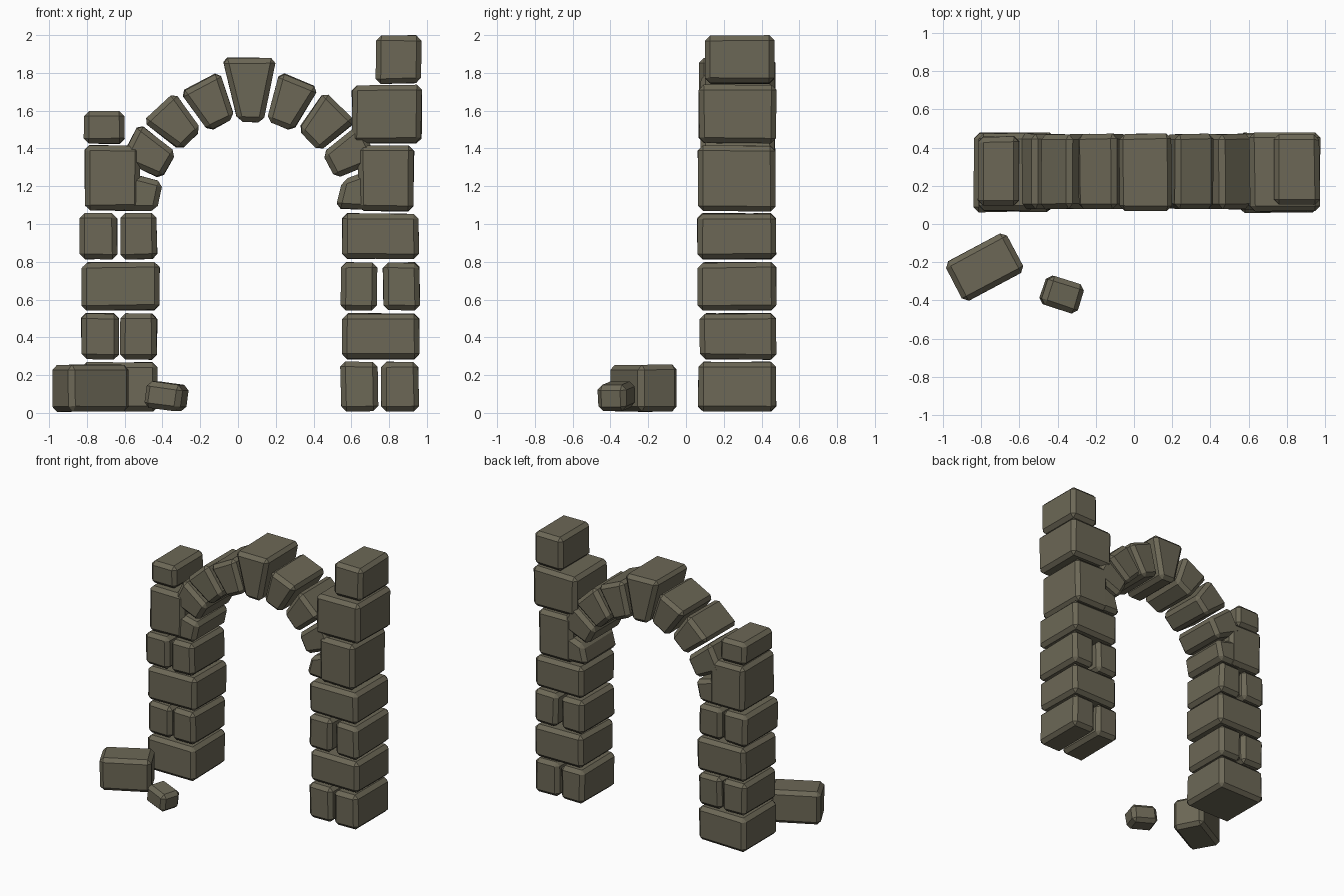
import bpy, bmesh, math, random
from mathutils import Matrix, Vector

if "Cube" in bpy.data.objects:
    bpy.data.objects.remove(bpy.data.objects["Cube"])

random.seed(4)
stone = bpy.data.materials.new("olive_stone")
stone.diffuse_color = (0.15, 0.137, 0.093, 1)
stone.use_nodes = True
stone.node_tree.nodes["Principled BSDF"].inputs["Base Color"].default_value = stone.diffuse_color


def stone_block(name, profile, y0=0.07, y1=0.475, bevel=0.027, jitter=0.008, matrix=None):
    """Extrude an x-z profile along y, roughen its corners and chamfer the edges."""
    bm = bmesh.new()
    front = [bm.verts.new((x, y0, z)) for x, z in profile]
    back = [bm.verts.new((x, y1, z)) for x, z in profile]
    n = len(profile)
    bm.faces.new(front)
    bm.faces.new(back[::-1])
    for i in range(n):
        j = (i + 1) % n
        bm.faces.new((front[i], back[i], back[j], front[j]))
    centre = sum((v.co for v in bm.verts), Vector()) / len(bm.verts)
    for v in bm.verts:  # worn corners are pulled slightly inward
        for k in range(3):
            v.co[k] -= math.copysign(random.uniform(0, jitter), v.co[k] - centre[k])
    bmesh.ops.bevel(bm, geom=bm.edges[:], offset=bevel, segments=1, affect='EDGES')
    bmesh.ops.recalc_face_normals(bm, faces=bm.faces[:])
    if matrix:
        bm.transform(matrix)
    me = bpy.data.meshes.new(name)
    bm.to_mesh(me)
    bm.free()
    me.materials.append(stone)
    ob = bpy.data.objects.new(name, me)
    bpy.context.collection.objects.link(ob)
    return ob


def rect(x0, x1, z0, z1):
    return [(x0, z0), (x1, z0), (x1, z1), (x0, z1)]


# Pillars: courses of one or two blocks (x0, x1), with z range and front y
courses = {
    "left_pillar": [
        (0.005, 0.272, 0.065, [(-0.83, -0.42)]),
        (0.28, 0.53, 0.075, [(-0.835, -0.625), (-0.625, -0.425)]),
        (0.54, 0.80, 0.065, [(-0.83, -0.41)]),
        (0.81, 1.06, 0.06, [(-0.84, -0.635), (-0.625, -0.425)]),
        (1.07, 1.42, 0.065, [(-0.815, -0.515)]),
    ],
    "right_pillar": [
        (0.005, 0.272, 0.06, [(0.54, 0.745), (0.755, 0.96)]),
        (0.28, 0.53, 0.07, [(0.55, 0.965)]),
        (0.54, 0.80, 0.06, [(0.54, 0.74), (0.765, 0.965)]),
        (0.81, 1.06, 0.055, [(0.545, 0.96)]),
        (1.065, 1.42, 0.06, [(0.635, 0.935)]),
        (1.425, 1.74, 0.065, [(0.60, 0.975)]),
    ],
}
for pillar, rows in courses.items():
    for r, (z0, z1, y0, spans) in enumerate(rows, 1):
        for c, (x0, x1) in enumerate(spans, 1):
            stone_block(f"{pillar}_course_{r}_{c}", rect(x0, x1, z0, z1), y0, 0.48)

# Loose top stones
stone_block("left_top_stone", rect(-0.82, -0.595, 1.42, 1.602), 0.09, 0.46)
stone_block("right_top_stone", rect(0.725, 0.975, 1.74, 2.003), 0.10, 0.475)

# Arch stones, from the left springer over the keystone to the right springer
arch = [
    [(-0.63, 1.29), (-0.395, 1.23), (-0.425, 1.065), (-0.68, 1.065)],
    [(-0.63, 1.335), (-0.53, 1.535), (-0.32, 1.38), (-0.405, 1.235)],
    [(-0.51, 1.545), (-0.33, 1.705), (-0.19, 1.495), (-0.30, 1.385)],
    [(-0.31, 1.70), (-0.09, 1.81), (-0.015, 1.56), (-0.16, 1.485)],
    [(-0.085, 1.885), (0.205, 1.885), (0.135, 1.535), (-0.005, 1.535)],
    [(0.215, 1.81), (0.43, 1.725), (0.295, 1.485), (0.15, 1.54)],
    [(0.46, 1.705), (0.625, 1.545), (0.425, 1.38), (0.315, 1.495)],
    [(0.645, 1.535), (0.75, 1.33), (0.515, 1.235), (0.44, 1.375)],
    [(0.55, 1.235), (0.73, 1.30), (0.77, 1.065), (0.515, 1.08)],
]
for i, profile in enumerate(arch, 1):
    stone_block("keystone" if i == 5 else f"arch_stone_{i}", profile,
                0.075 - 0.01 * (i == 5), 0.475)

# Fallen stones in front of the left pillar
def fallen(name, centre, size, turn, tilt):
    sx, sy, sz = (s / 2 for s in size)
    m = (Matrix.Translation(centre) @ Matrix.Rotation(math.radians(turn), 4, 'Z')
         @ Matrix.Rotation(math.radians(tilt), 4, 'Y'))
    stone_block(name, rect(-sx, sx, -sz, sz), -sy, sy, 0.027, 0.005, m)


fallen("fallen_large_stone", (-0.782, -0.226, 0.131), (0.365, 0.24, 0.255), 28, 0)
fallen("fallen_small_stone", (-0.378, -0.368, 0.087), (0.205, 0.165, 0.145), -18, 8)
